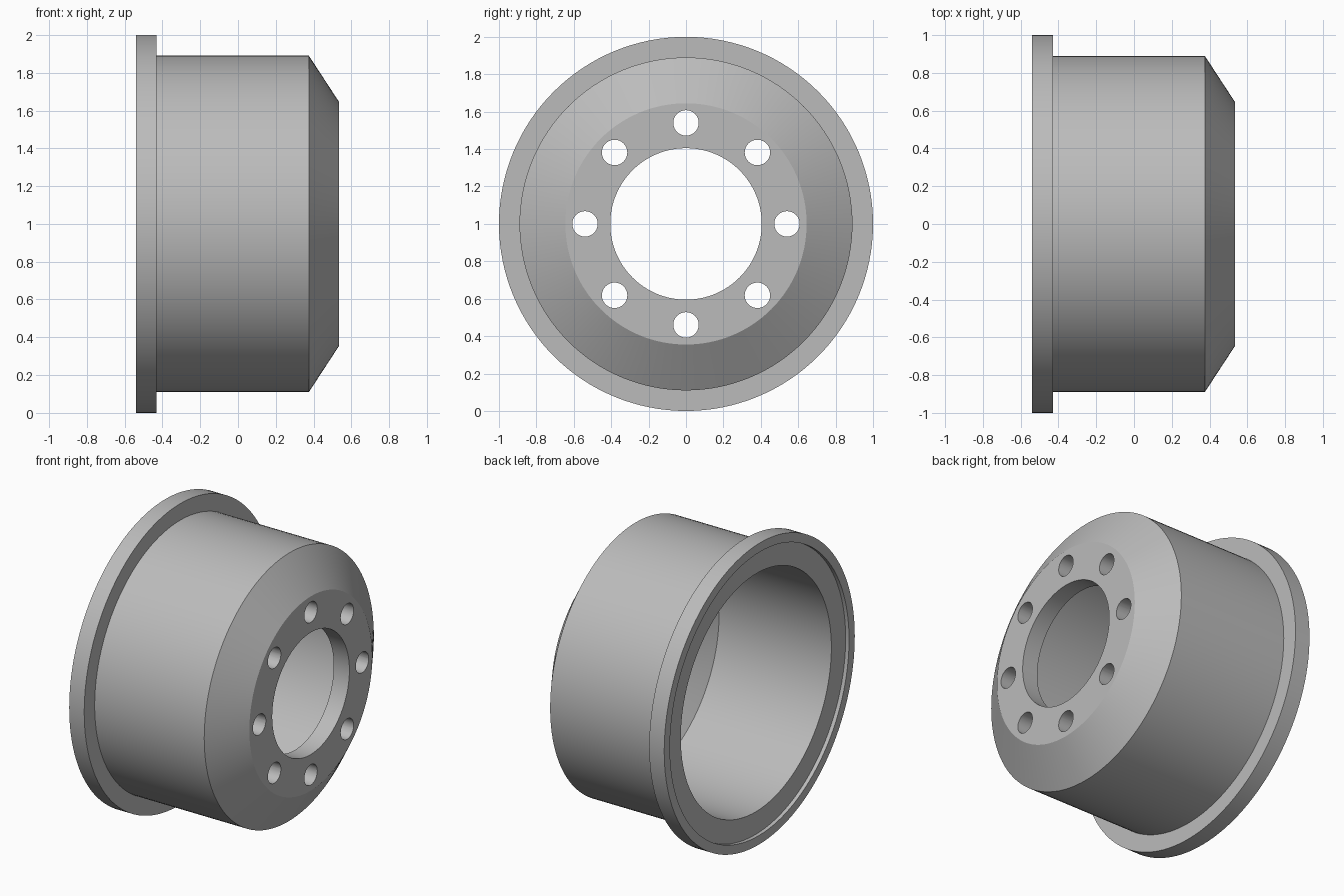
import bpy, bmesh, math
from mathutils import Matrix, Vector

cube = bpy.data.objects.get("Cube")
if cube:
    bpy.data.objects.remove(cube, do_unlink=True)

SEGMENTS = 128
BOLTS = 8
CENTRE_Z = 1.0

# Single cast-metal colour
metal = bpy.data.materials.new("cast_grey")
metal.use_nodes = True
grey = (0.5, 0.5, 0.5, 1)
metal.diffuse_color = grey
metal.node_tree.nodes["Principled BSDF"].inputs["Base Color"].default_value = grey


def make_object(name, bm):
    bmesh.ops.recalc_face_normals(bm, faces=bm.faces)
    mesh = bpy.data.meshes.new(name)
    bm.to_mesh(mesh)
    bm.free()
    obj = bpy.data.objects.new(name, mesh)
    bpy.context.collection.objects.link(obj)
    return obj


# Drum wall section as (x, radius), closed loop turned about the x axis
section = [
    (-0.54, 0.94), (-0.54, 1.0), (-0.43, 1.0), (-0.43, 0.89),    # flange
    (0.375, 0.89), (0.535, 0.645),                               # barrel, cone
    (0.535, 0.405), (0.42, 0.405),                               # hub bore
    (0.42, 0.63), (0.31, 0.79),                                  # inner cone
    (-0.515, 0.79), (-0.515, 0.94),                              # rear recess
]
bm = bmesh.new()
verts = [bm.verts.new((x, 0, r)) for x, r in section]
edges = [bm.edges.new((v, verts[i - 1])) for i, v in enumerate(verts)]
bmesh.ops.spin(bm, geom=verts + edges, cent=(0, 0, 0), axis=(1, 0, 0),
               angle=math.tau, steps=SEGMENTS, use_merge=True)
bmesh.ops.remove_doubles(bm, verts=bm.verts, dist=0.0001)
drum = make_object("brake_drum", bm)
drum.data.materials.append(metal)

# Ring of bolt hole cutters through the hub face
bm = bmesh.new()
for i in range(BOLTS):
    turn = Matrix.Rotation(math.tau * i / BOLTS, 4, 'X')
    place = Matrix.Translation(Vector((0.47, 0, 0.54)))
    lay = Matrix.Rotation(math.pi / 2, 4, 'Y')
    bmesh.ops.create_cone(bm, cap_ends=True, segments=40, radius1=0.068,
                          radius2=0.068, depth=0.4, matrix=turn @ place @ lay)
cutter = make_object("bolt_hole_cutter", bm)
cutter.data.materials.append(metal)
cutter.hide_render = True

# Drill the holes, then discard the cutter
drill = drum.modifiers.new("bolt_holes", 'BOOLEAN')
drill.operation = 'DIFFERENCE'
drill.solver = 'EXACT'
drill.object = cutter
bpy.ops.object.select_all(action='DESELECT')
drum.select_set(True)
bpy.context.view_layer.objects.active = drum
bpy.ops.object.modifier_apply(modifier=drill.name)
bpy.data.objects.remove(cutter, do_unlink=True)

# Smooth the round walls, keep the rims crisp
bpy.ops.object.shade_smooth_by_angle(angle=math.radians(25))
drum.location.z = CENTRE_Z
